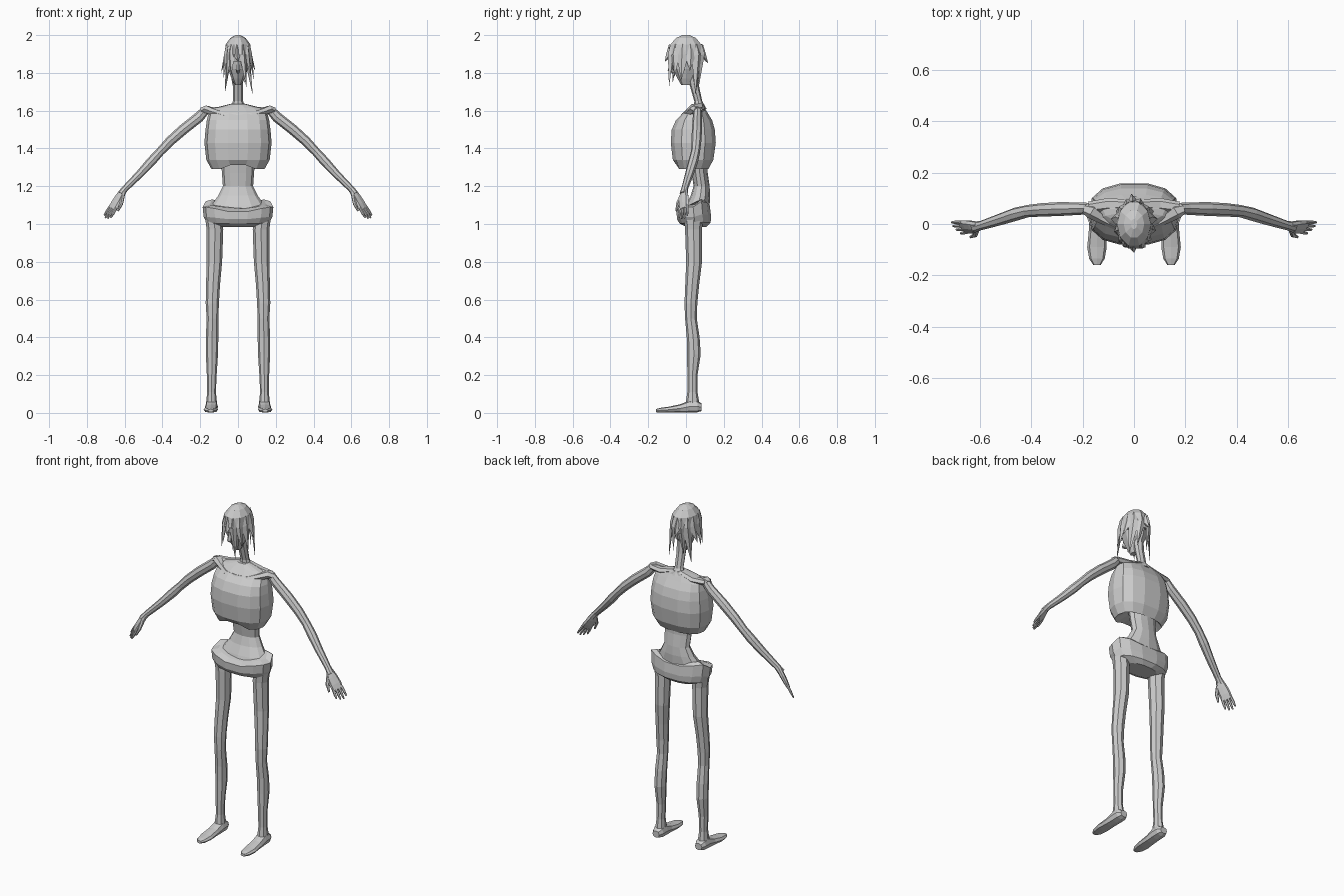
import bpy, bmesh, math
from mathutils import Vector


def finish(name, bm, mirror=False):
    bmesh.ops.recalc_face_normals(bm, faces=bm.faces)
    me = bpy.data.meshes.new(name)
    bm.to_mesh(me)
    bm.free()
    ob = bpy.data.objects.new(name, me)
    bpy.context.collection.objects.link(ob)
    if mirror:
        ob.modifiers.new("Mirror", 'MIRROR').use_mirror_merge = False
    return ob


def spow(v, p):
    return math.copysign(abs(v) ** p, v)


def loft(name, pts, n=8, side=(1, 0, 0), axis=None, power=1.0, mirror=False, tweak=None):
    """Skin elliptical rings (x, y, z, half width, half depth) along a path."""
    bm = bmesh.new()
    P = [Vector(p[:3]) for p in pts]
    rings = []
    for i, p in enumerate(pts):
        t = Vector(axis) if axis else P[min(i + 1, len(P) - 1)] - P[max(i - 1, 0)]
        t.normalize()
        u = Vector(side)
        u = (u - t * u.dot(t)).normalized()
        v = t.cross(u)
        ring = []
        for k in range(n):
            a = 2 * math.pi * k / n
            co = P[i] + u * p[3] * spow(math.cos(a), power) + v * p[4] * spow(math.sin(a), power)
            if tweak:
                co.z += tweak(co, i)
            ring.append(bm.verts.new(co))
        rings.append(ring)
    for a, b in zip(rings, rings[1:]):
        for k in range(n):
            bm.faces.new((a[k], a[(k + 1) % n], b[(k + 1) % n], b[k]))
    bm.faces.new(rings[0])
    bm.faces.new(rings[-1])
    return finish(name, bm, mirror)


def stack(name, rows, **kw):
    """Horizontal rings from (z, half width, front y, back y)."""
    pts = [(0, (f + b) / 2, z, w, (b - f) / 2) for z, w, f, b in rows]
    return loft(name, pts, axis=(0, 0, 1), **kw)


# Rib cage, with an arch at the lower front edge
stack("rib_cage", [(1.32, .09, .02, .10), (1.29, .14, -.05, .12), (1.34, .168, -.072, .147),
                   (1.43, .178, -.083, .16), (1.50, .172, -.078, .155), (1.55, .165, -.055, .14),
                   (1.59, .155, -.015, .115), (1.615, .12, .01, .10), (1.635, .04, .03, .095)],
      n=14, power=.8,
      tweak=lambda c, i: .04 * max(0, 1 - abs(c.x) / .09) if i == 1 and c.y < 0 else 0)

# Collarbones and shoulder knobs
loft("collarbone", [(0, -.012, 1.572, .018, .016), (.07, -.005, 1.575, .018, .016),
                    (.13, .025, 1.592, .022, .02), (.165, .05, 1.607, .03, .022),
                    (.19, .06, 1.60, .022, .02)], n=6, side=(0, 1, 0), mirror=True)
loft("shoulder_blade_ridge", [(.02, .075, 1.63, .02, .012), (.10, .075, 1.605, .026, .018),
                              (.175, .065, 1.605, .022, .016)], n=6, side=(0, 1, 0), mirror=True)

# Abdomen
stack("abdomen", [(1.33, .09, .02, .115), (1.27, .085, .03, .115), (1.20, .08, .04, .125),
                  (1.15, .105, .025, .128), (1.10, .14, .0, .125), (1.05, .16, -.02, .12)], n=12)

# Pelvis with a rim rising at the sides and back
def hip_rise(c, i):
    return (.035 * min(1, abs(c.x) / .16) + (.03 if c.y > .06 else 0)) * (0, .15, .5, 1, 1)[i]

stack("pelvis", [(.985, .10, .0, .11), (1.0, .165, -.035, .132), (1.02, .182, -.05, .135),
                 (1.055, .187, -.052, .128), (1.07, .15, -.02, .115)], n=14, power=.85, tweak=hip_rise)

# Legs
loft("leg", [(.13, .04, 1.04, .045, .05), (.122, .04, .97, .044, .045), (.125, .043, .80, .041, .042),
             (.132, .033, .68, .037, .037), (.136, .026, .58, .035, .034), (.135, .026, .50, .031, .031),
             (.137, .038, .40, .033, .034), (.138, .042, .31, .032, .036), (.139, .034, .20, .026, .027),
             (.14, .034, .11, .023, .027), (.14, .035, .04, .03, .038)],
     n=8, axis=(0, 0, 1), mirror=True)

# Feet
loft("foot", [(.14, .083, .03, .022, .02), (.14, .06, .034, .034, .031), (.14, .02, .034, .034, .033),
              (.142, -.03, .024, .034, .022), (.144, -.09, .017, .038, .016), (.144, -.135, .014, .03, .013),
              (.144, -.16, .012, .014, .008)],
     n=8, axis=(0, -1, 0), power=.8, mirror=True)

# Arms
loft("arm", [(.175, .06, 1.60, .022, .024), (.205, .06, 1.567, .024, .028), (.29, .058, 1.50, .027, .028),
             (.36, .055, 1.438, .026, .026), (.413, .05, 1.382, .024, .023), (.46, .038, 1.33, .026, .025),
             (.52, .018, 1.265, .023, .021), (.595, -.006, 1.19, .018, .017), (.62, -.012, 1.16, .022, .018)],
     n=8, side=(0, 1, 0), mirror=True)

# Hands: palm, four fingers, thumb
along = Vector((.52, -.04, -.85)).normalized()
wide = Vector((.55, .75, .30))
wide = (wide - along * wide.dot(along)).normalized()
wrist = Vector((.605, -.008, 1.18))


def hand_part(name, rows, n=6):
    pts = [(*(wrist + along * d + wide * w), a, b) for d, w, a, b in rows]
    loft(name, pts, n=n, side=wide, mirror=True, power=.85)


hand_part("palm", [(0, 0, .018, .015), (.045, -.002, .03, .015), (.085, 0, .033, .013),
                   (.115, 0, .031, .009)], 8)
for k, length in enumerate((.062, .074, .078, .068)):
    w = (k - 1.5) * .0155
    hand_part("finger_%d" % (k + 1), [(.10, w, .008, .008), (.10 + length * .6, w * 1.15, .0075, .007),
                                      (.10 + length, w * 1.2, .004, .004)])
hand_part("thumb", [(.03, -.018, .011, .011), (.07, -.042, .01, .009), (.112, -.05, .005, .005)])

# Neck and face
loft("neck", [(0, .075, 1.61, .04, .034), (0, .065, 1.65, .027, .021), (0, .045, 1.73, .027, .024),
              (0, .03, 1.82, .03, .032)], n=8, axis=(0, 0, 1))
stack("face", [(1.735, .016, -.025, .03), (1.77, .034, -.045, .045), (1.82, .052, -.07, .075),
               (1.88, .062, -.082, .09), (1.94, .055, -.075, .08)], n=8)
loft("nose", [(0, -.075, 1.86, .008, .006), (0, -.085, 1.815, .012, .013),
              (0, -.065, 1.80, .008, .006)], n=4)

# Hair cap
stack("hair_cap", [(1.86, .066, -.088, .094), (1.90, .07, -.10, .097), (1.95, .066, -.087, .085),
                   (1.985, .04, -.055, .055), (2.0, .012, -.02, .02)], n=10)

# Hair locks: folded blades from the cap, (angle in degrees, half spread, tip x, y, z)
locks = [(-125, 20, -.035, -.092, 1.79), (-95, 14, .0, -.112, 1.86), (-65, 18, .045, -.09, 1.72),
         (-40, 18, .068, -.06, 1.78), (-12, 20, .085, -.025, 1.76), (15, 18, .092, .02, 1.81),
         (40, 22, .078, .05, 1.68), (70, 20, .035, .07, 1.74), (95, 16, -.01, .118, 1.85),
         (115, 20, -.03, .065, 1.73), (140, 22, -.07, .05, 1.69), (165, 20, -.09, .02, 1.80),
         (195, 20, -.078, -.03, 1.76), (220, 16, -.06, -.07, 1.75)]
bm = bmesh.new()
for ang, spread, tx, ty, tz in locks:
    def rim(a, s, z):
        r = math.radians(a)
        return bm.verts.new((.069 * s * math.cos(r), .096 * s * math.sin(r), z))
    l, m, r = rim(ang - spread, .97, 1.89), rim(ang, 1.1, 1.90), rim(ang + spread, .97, 1.89)
    top = rim(ang, .93, 1.955)
    inner = rim(ang, .85, 1.88)
    tip = bm.verts.new((tx, ty, tz))
    for f in ((l, m, tip), (m, r, tip), (r, inner, tip), (inner, l, tip),
              (l, top, m), (m, top, r), (r, top, inner), (inner, top, l)):
        bm.faces.new(f)
finish("hair_locks", bm)
